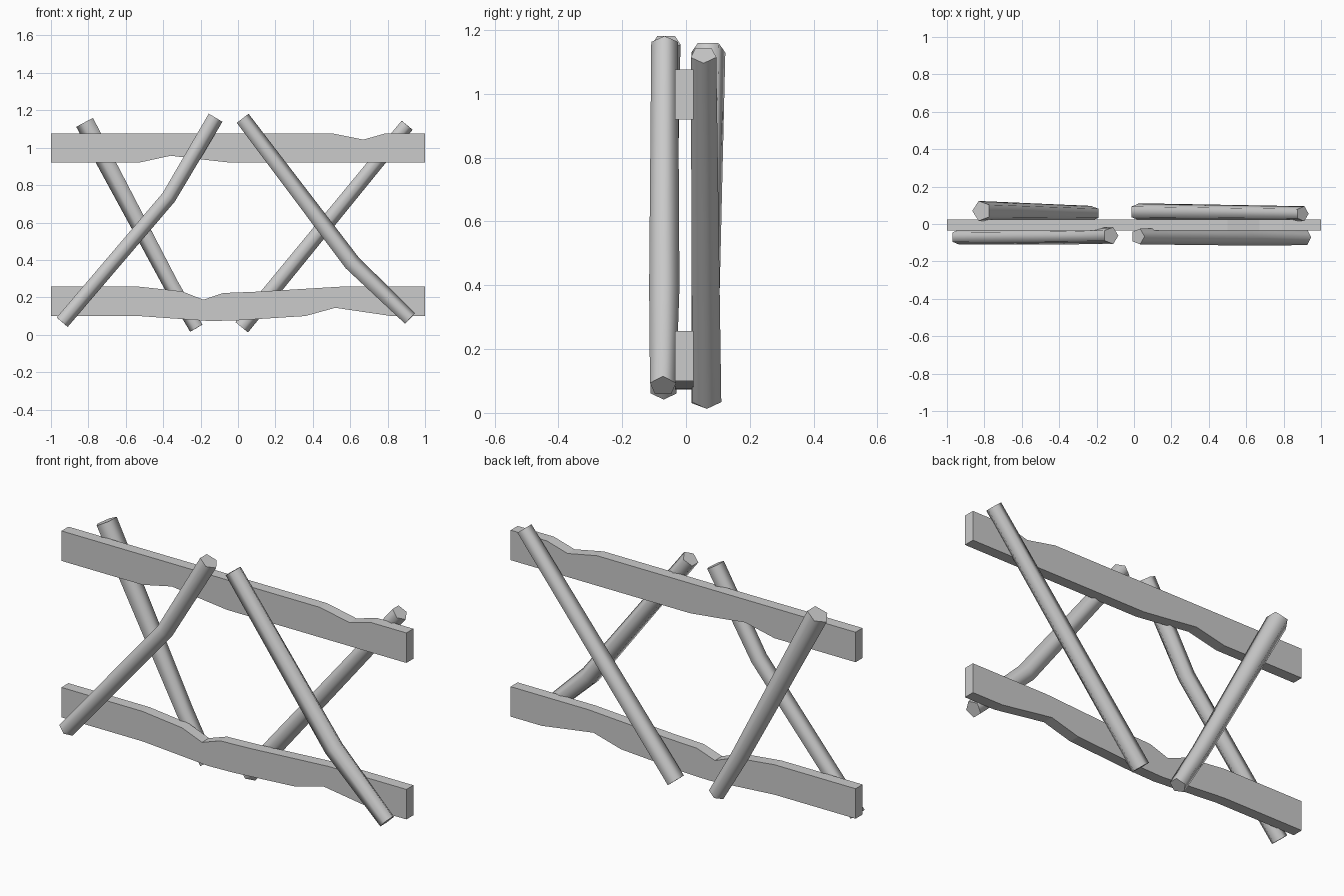
import bpy, bmesh
from math import cos, sin, pi
from mathutils import Vector

if "Cube" in bpy.data.objects:
    bpy.data.objects.remove(bpy.data.objects["Cube"])


def finish(bm, name):
    bmesh.ops.recalc_face_normals(bm, faces=bm.faces)
    mesh = bpy.data.meshes.new(name)
    bm.to_mesh(mesh)
    bm.free()
    obj = bpy.data.objects.new(name, mesh)
    bpy.context.collection.objects.link(obj)
    return obj


def rail(name, outline, y0=-0.034, y1=0.024):
    """Plank: an (x, z) outline extruded through its thickness."""
    bm = bmesh.new()
    face = bm.faces.new([bm.verts.new((x, y0, z)) for x, z in outline])
    new = bmesh.ops.extrude_face_region(bm, geom=[face])["geom"]
    verts = [g for g in new if isinstance(g, bmesh.types.BMVert)]
    bmesh.ops.translate(bm, verts=verts, vec=(0, y1 - y0, 0))
    return finish(bm, name)


def pole(name, stations, flip=1, sides=5):
    """Five-sided tapered log through (x, y, z, radius) stations."""
    bm = bmesh.new()
    pts = [Vector(s[:3]) for s in stations]
    rings = []
    for i, s in enumerate(stations):
        before = (pts[i] - pts[i - 1]).normalized() if i else Vector()
        after = (pts[i + 1] - pts[i]).normalized() if i < len(pts) - 1 else Vector()
        t = (before + after).normalized()
        u = Vector((t.z, 0, -t.x)).normalized() * flip
        v = t.cross(u).normalized()
        r = s[3]
        c = pts[i] - u * r * 0.095
        rings.append([bm.verts.new(c + r * (u * cos(2 * pi * k / sides) + v * sin(2 * pi * k / sides)))
                      for k in range(sides)])
    for a, b in zip(rings, rings[1:]):
        for k in range(sides):
            n = (k + 1) % sides
            bm.faces.new((a[k], a[n], b[n], b[k])).smooth = True
    # Flat sawn ends with sharp rims
    for ring in (rings[0], rings[-1]):
        for edge in bm.faces.new(ring).edges:
            edge.smooth = False
    return finish(bm, name)


# Worn horizontal planks
rail("top_rail", [(-1, 1.077), (0.5, 1.077), (0.67, 1.043), (0.79, 1.077), (1, 1.077),
                  (1, 0.92), (-0.04, 0.92), (-0.2, 0.938), (-0.36, 0.957), (-0.53, 0.92), (-1, 0.92)])
rail("bottom_rail", [(-1, 0.257), (-0.53, 0.257), (-0.3, 0.232), (-0.185, 0.187), (-0.08, 0.223),
                     (0.1, 0.23), (0.55, 0.257), (1, 0.257), (1, 0.1), (0.82, 0.1), (0.52, 0.144),
                     (0.36, 0.1), (0, 0.077), (-0.15, 0.073), (-0.53, 0.1), (-1, 0.1)])

# Crossed poles: two in front of the planks, two behind
pole("front_left_pole", [(-0.94, -0.07, 0.067, 0.043), (-0.37, -0.067, 0.735, 0.044), (-0.12, -0.062, 1.16, 0.047)])
pole("front_right_pole", [(0.92, -0.072, 0.087, 0.043), (0.61, -0.068, 0.385, 0.05), (0.025, -0.067, 1.157, 0.044)])
pole("back_left_pole", [(-0.223, 0.057, 0.035, 0.042), (-0.36, 0.06, 0.27, 0.045), (-0.82, 0.07, 1.135, 0.056)], flip=-1)
pole("back_right_pole", [(0.02, 0.065, 0.04, 0.048), (0.904, 0.055, 1.12, 0.042)])
